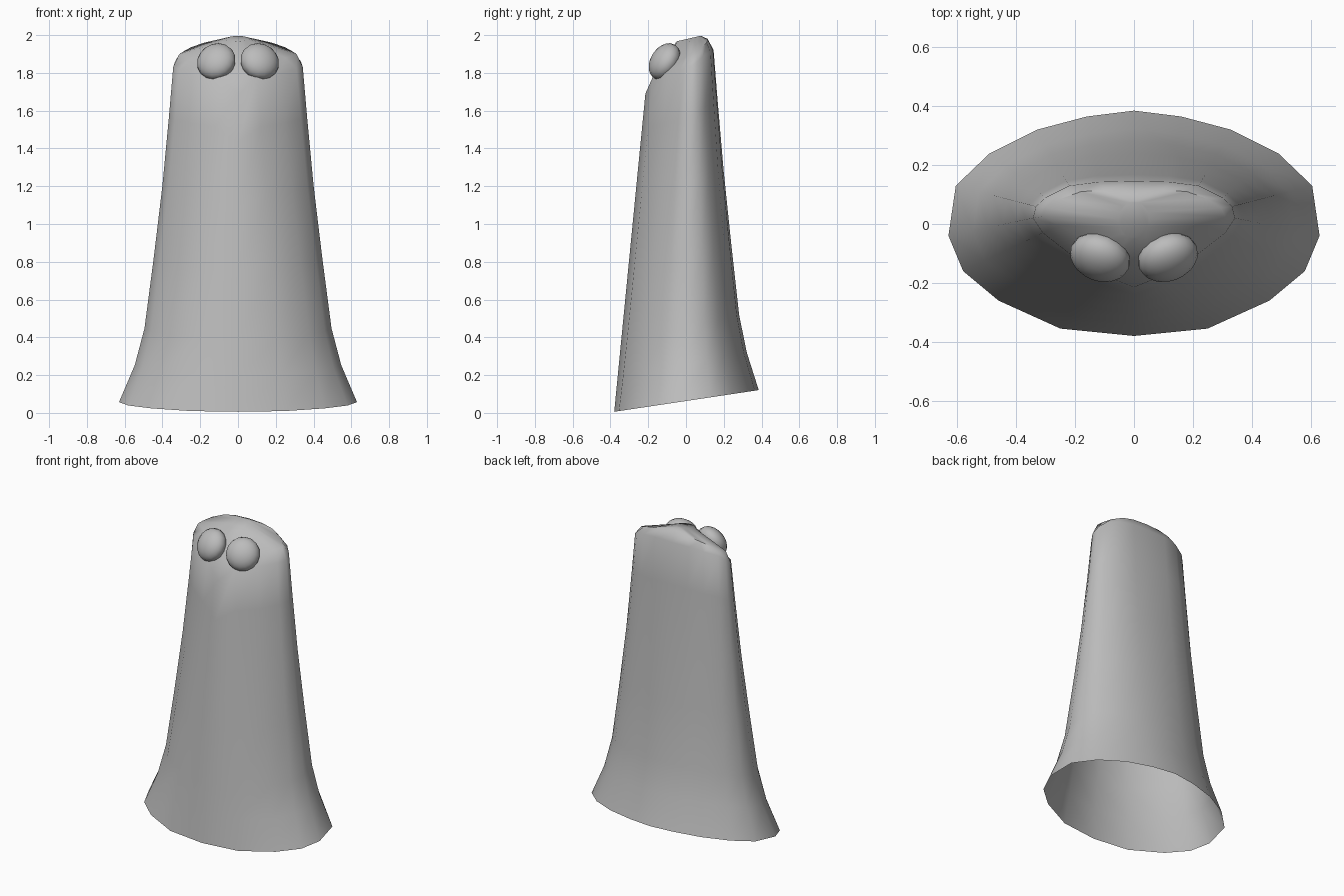
import bpy, bmesh
from math import radians
from mathutils import Vector

cube = bpy.data.objects.get("Cube")
if cube:
    bpy.data.objects.remove(cube)

grey = bpy.data.materials.new("plain grey")
grey.use_nodes = True
grey.diffuse_color = (0.5, 0.5, 0.5, 1)
grey.node_tree.nodes["Principled BSDF"].inputs["Base Color"].default_value = (0.5, 0.5, 0.5, 1)


def finish(bm, name, angle):
    mesh = bpy.data.meshes.new(name)
    bm.to_mesh(mesh)
    bm.free()
    ob = bpy.data.objects.new(name, mesh)
    bpy.context.collection.objects.link(ob)
    mesh.materials.append(grey)
    bpy.ops.object.select_all(action='DESELECT')
    ob.select_set(True)
    bpy.context.view_layer.objects.active = ob
    bpy.ops.object.shade_smooth_by_angle(angle=radians(angle))
    return ob


def mirror_ring(half):
    """Close a half outline that runs from front centre to back centre."""
    return half + [Vector((-p.x, p.y, p.z)) for p in half[-2:0:-1]]


# Half outlines: hem on a tilted plane, rim of the hood, brow above it
hem = [Vector((x, y, 0.063 + 0.15 * y)) for x, y in (
    (0, -.38), (.25, -.355), (.46, -.26), (.58, -.16), (.63, -.04),
    (.605, .13), (.49, .24), (.33, .32), (.16, .365), (0, .385))]
rim = [Vector(p) for p in (
    (0, -.215, 1.69), (.1, -.175, 1.78), (.22, -.1, 1.8), (.31, -.03, 1.82), (.343, .02, 1.83),
    (.333, .06, 1.86), (.3, .09, 1.89), (.22, .13, 1.91), (.12, .143, 1.92), (0, .146, 1.92))]
brow = [Vector(p) for p in (
    (0, -.15, 1.8), (.07, -.13, 1.83), (.15, -.07, 1.86), (.25, -.005, 1.88), (.31, .025, 1.9),
    (.295, .055, 1.91), (.25, .085, 1.935), (.18, .11, 1.96), (.1, .115, 1.975), (0, .115, 1.98))]
disc = [Vector((x, y, 1.982 + 0.23 * (y - 0.015))) for x, y in (
    (0, -.05), (.02, -.045), (.037, -.032), (.048, -.01), (.05, .015),
    (.048, .04), (.037, .06), (.02, .073), (.01, .077), (0, .078))]

# Robe: straight down the front, flared at the sides and back
flare = [0, .1, .5, .9, 1, 1, .95, .9, .85, .85]
rings = [hem]
for t, s in ((.11, .29), (.22, .47), (.43, .64), (.645, .8), (.85, .92)):
    ring = []
    for a, b, w in zip(hem, rim, flare):
        p = a.lerp(b, t + w * (s - t))
        p.z = a.z + (b.z - a.z) * t
        ring.append(p)
    rings.append(ring)
rings += [rim, brow, disc]

bm = bmesh.new()
loops = [[bm.verts.new(p) for p in mirror_ring(r)] for r in rings]
for low, high in zip(loops, loops[1:]):
    n = len(low)
    for i in range(n):
        j = (i + 1) % n
        bm.faces.new((low[i], low[j], high[j], high[i]))
bm.faces.new(loops[-1])
finish(bm, "robe", 50)

# Eyes: flattened balls turned up and outward
for side, name in ((1, "left_eye"), (-1, "right_eye")):
    bm = bmesh.new()
    bmesh.ops.create_uvsphere(bm, u_segments=16, v_segments=10, radius=0.105)
    eye = finish(bm, name, 60)
    eye.scale = (1, 1, 0.68)
    eye.location = (side * 0.115, -0.113, 1.86)
    eye.rotation_mode = 'QUATERNION'
    eye.rotation_quaternion = Vector((side * 0.3, -0.8, 0.5)).to_track_quat('Z', 'Y')
